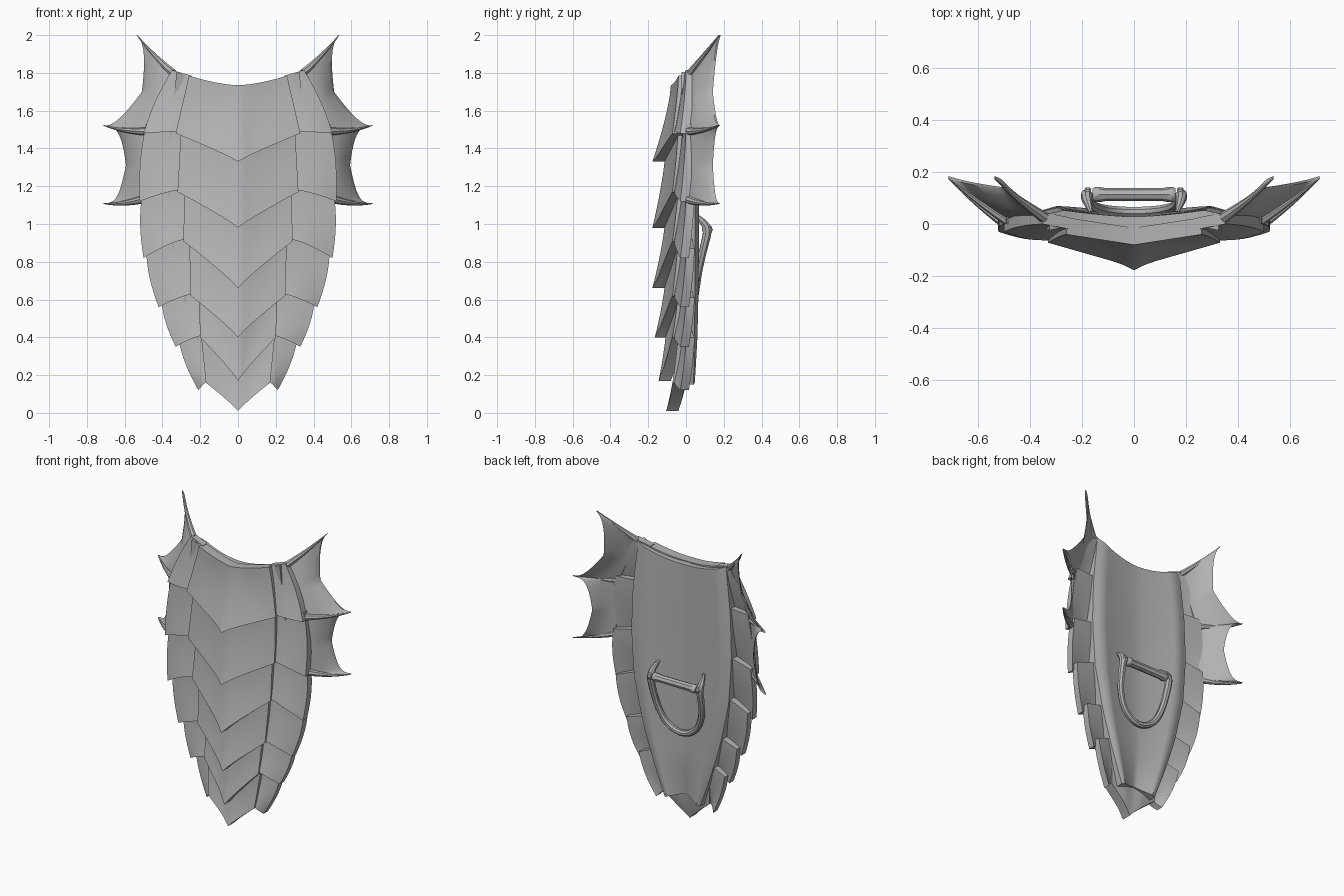
import bpy, bmesh, math
from mathutils import Vector

cube = bpy.data.objects.get("Cube")
if cube:
    bpy.data.objects.remove(cube, do_unlink=True)

GREY = (0.45, 0.45, 0.45, 1)
mat = bpy.data.materials.new("grey_metal")
mat.use_nodes = True
mat.diffuse_color = GREY
mat.node_tree.nodes["Principled BSDF"].inputs["Base Color"].default_value = GREY


def mix(a, b, t):
    return a + (b - a) * t


def finish(obj, mirror=False, angle=40):
    obj.data.materials.append(mat)
    if mirror:
        obj.modifiers.new("Mirror", "MIRROR").use_mirror_merge = False
    bpy.ops.object.select_all(action="DESELECT")
    obj.select_set(True)
    bpy.context.view_layer.objects.active = obj
    bpy.ops.object.shade_smooth_by_angle(angle=math.radians(angle))


def sheet(name, fn, nu, nv, thick, lo=0, mirror=False):
    """Closed slab: a front surface fn(u, v) and a copy set back by thick."""
    bm = bmesh.new()
    grid = [[bm.verts.new(fn(mix(lo, 1, i / nu), j / nv)) for i in range(nu + 1)]
            for j in range(nv + 1)]
    for j in range(nv):
        for i in range(nu):
            bm.faces.new((grid[j][i], grid[j][i + 1], grid[j + 1][i + 1], grid[j + 1][i]))
    front = bm.faces[:]
    geo = bmesh.ops.extrude_face_region(bm, geom=front, use_keep_orig=True)["geom"]
    for v in geo:
        if isinstance(v, bmesh.types.BMVert):
            v.co.y += thick
    bmesh.ops.recalc_face_normals(bm, faces=bm.faces)
    me = bpy.data.meshes.new(name)
    bm.to_mesh(me)
    bm.free()
    obj = bpy.data.objects.new(name, me)
    bpy.context.collection.objects.link(obj)
    finish(obj, mirror)
    return obj


def tube(name, points, radii, mirror=False, smooth=True):
    """Tapered round bar along a path."""
    cu = bpy.data.curves.new(name, "CURVE")
    cu.dimensions = "3D"
    cu.bevel_depth = 1
    cu.bevel_resolution = 2
    cu.use_fill_caps = True
    sp = cu.splines.new("NURBS" if smooth else "POLY")
    sp.points.add(len(points) - 1)
    for p, co, r in zip(sp.points, points, radii):
        p.co = (*co, 1)
        p.radius = r
    if smooth:
        sp.use_endpoint_u = True
        sp.order_u = 3
    obj = bpy.data.objects.new(name, cu)
    bpy.context.collection.objects.link(obj)
    bpy.ops.object.select_all(action="DESELECT")
    obj.select_set(True)
    bpy.context.view_layer.objects.active = obj
    bpy.ops.object.convert(target="MESH")
    finish(bpy.context.object, mirror)


# Overlapping armour bands: centre half widths (top, bottom), centre tip z,
# centre side z, tip y, outer corner x and z
BANDS = [
    (.26, .33, 1.33, 1.48, -.178, .50, 1.48),
    (.30, .32, .98, 1.17, -.178, .52, 1.12),
    (.28, .29, .66, .91, -.178, .50, .82),
    (.26, .25, .40, .62, -.165, .42, .56),
    (.21, .20, .17, .40, -.145, .33, .35),
    (.20, .17, .01, .16, -.105, .21, .12),
]
prev = None
for n, band in enumerate(BANDS, 1):
    wt, wb, zc, zs, yc, xo, zo = band
    first = prev is None
    y_top = -.08 if first else max(-.11, yc + .04)
    lap = 0 if first else .05
    # upper edge heights: centre, centre side, outer corner
    zct, zst, xot, zot = (1.735, 1.785, .35, 1.815) if first else \
        (prev[2] + lap, prev[3] + lap, prev[5] - .012, prev[6] + lap)

    def centre(u, v):
        f = abs(u)
        e = v ** 1.4
        x = mix(wt, wb, v) * f
        top = mix(zct, zst, f ** (1.6 if first else .9))
        z = mix(top, mix(zc, zs, f ** .9), v)
        y = mix(mix(y_top, -.04, f), mix(yc + .012, -.072, f), e)
        # raised spine and hollow flanks toward the lip
        y -= .012 * math.exp(-(x / .035) ** 2) * e
        y += .014 * math.sin(math.pi * f) * v * (1 - v) * 2
        return Vector((math.copysign(x, u), y, z))

    def side(u, v):
        e = v ** 1.6
        x = mix(mix(wt, wb, v) - .015, mix(xot, xo, v) + .014 * math.sin(math.pi * v), u)
        z = mix(mix(zst, zot, u), mix(zs + .01, zo, u ** 1.4), v)
        y = mix(mix(-.02, 0, u), mix(-.062, -.03, u), e)
        return Vector((x, y - .012 * math.sin(math.pi * u) * e, z))

    sheet(f"centre_scale_{n}", centre, 16, 8, .065, lo=-1)
    sheet(f"side_scales_{n}", side, 6, 8, .045, mirror=True)
    prev = band

# Hollowed back plate
WIDTHS = [(1.8, .325), (1.5, .36), (1.2, .37), (.9, .35), (.6, .285), (.35, .205), (.15, .13)]


def half_width(z):
    for (z1, w1), (z2, w2) in zip(WIDTHS, WIDTHS[1:]):
        if z >= z2:
            return mix(w1, w2, min(1, max(0, (z1 - z) / (z1 - z2))))
    return WIDTHS[-1][1]


def back(u, v):
    f = abs(u)
    z = mix(1.73 + .075 * f ** 2, .19 - .04 * f, v)
    rise = .055 * math.sin(math.pi * min(1, .12 + v * .78)) ** .5
    bump = f ** 1.5 if f < .82 else .74 - (f - .82) * 2
    y = .028 + rise * bump - .025 * max(0, v - .85) / .15 * (1 - f)
    return Vector((half_width(z) * u, y - .065, z))


sheet("back_plate", back, 22, 20, .065, lo=-1)

# Webbed fins on both flanks
TIPS = [Vector(p) for p in ((.535, .175, 2.0), (.712, .175, 1.522), (.712, .175, 1.108))]
ROOTS = [Vector(p) for p in ((.345, .025, 1.80), (.48, .012, 1.49), (.505, .012, 1.13))]
for k, (name, power) in enumerate((("upper_fin_web", .42), ("lower_fin_web", .25))):
    def web(u, v):
        s = .5 - .5 * math.cos(math.pi * v)
        root = ROOTS[k].lerp(ROOTS[k + 1], s)
        tip = TIPS[k].lerp(TIPS[k + 1], s)
        w = max(0, 1 - abs(1 - 2 * s)) ** power
        edge = tip.lerp(root, .54 * w)
        edge.y = .175 - .042 * w
        p = root.lerp(edge, u)
        p.y -= .02 * math.sin(math.pi * u) * w
        return p

    sheet(name, web, 6, 24, .009, mirror=True)
for label, root, tip in zip(("upper", "middle", "lower"), ROOTS, TIPS):
    mid = root.lerp(tip, .55) - Vector((0, .012, .018))
    tube(f"{label}_fin_ribs", [root, mid, tip], [.022, .012, .002], mirror=True)

# Handle: U-shaped bracket, grip bar, collars and pins
ARM = [(.165, .045, 1.05), (.18, .085, 1.02), (.182, .118, .97), (.18, .095, .88),
       (.165, .068, .76), (.11, .052, .65)]
path = ARM + [(0, .045, .60)] + [(-x, y, z) for x, y, z in reversed(ARM)]
radii = [.008, .018, .024, .022, .02, .02]
tube("handle_bracket", path, radii + [.02] + radii[::-1])
BAR = (-.16, -.15, -.13, -.11, .11, .13, .15, .16)
tube("handle_grip", [(x, .113, .97) for x in BAR],
     [.022, .029, .029, .025, .025, .029, .029, .022], smooth=False)
tube("handle_collars", [(x, .113, .97) for x in (.165, .17, .185, .19)],
     [.022, .028, .028, .022], mirror=True, smooth=False)
tube("handle_pins", [(x, .113, .97) for x in (.18, .194, .198)],
     [.017, .017, .011], mirror=True, smooth=False)
